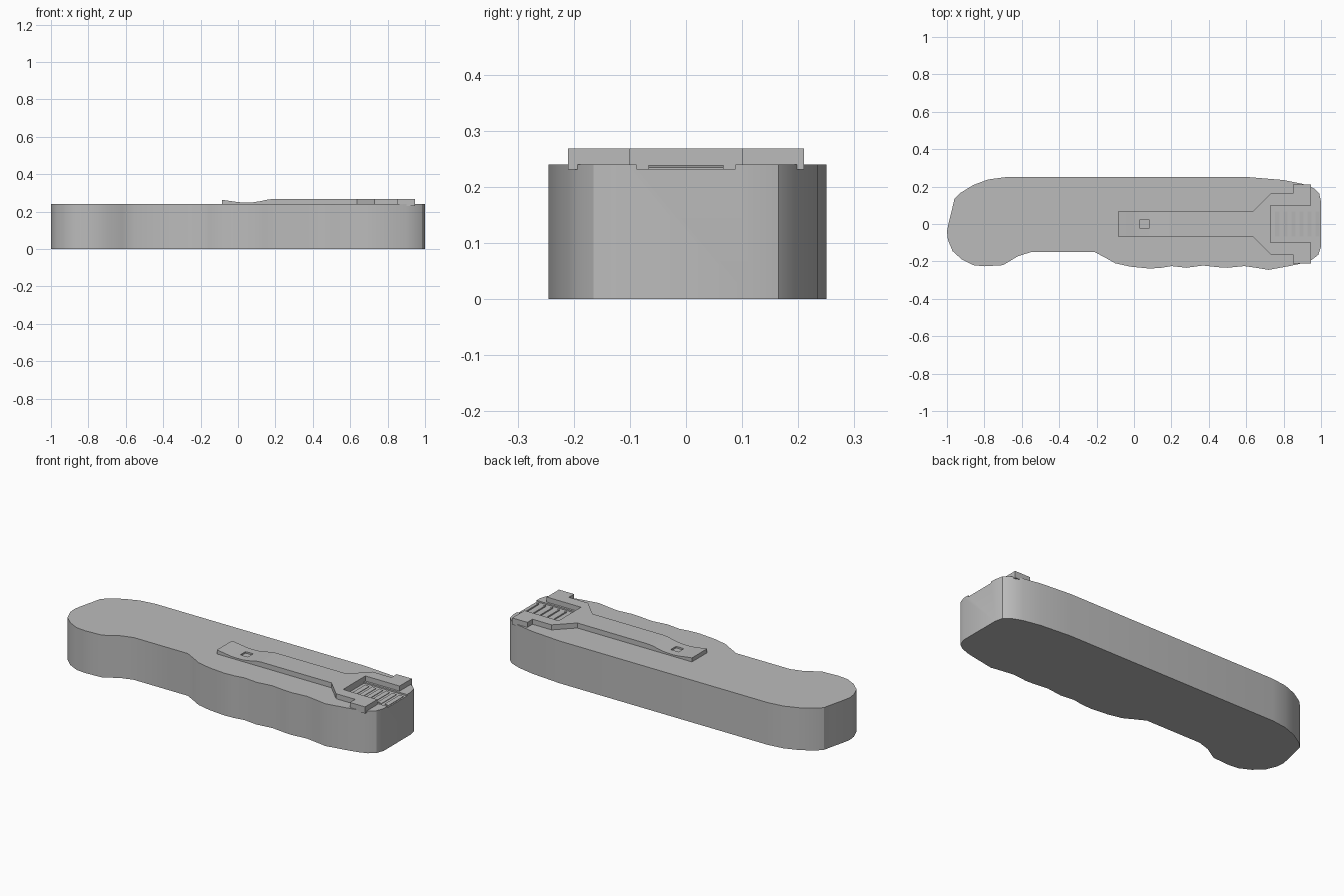
import bpy, bmesh, math

if "Cube" in bpy.data.objects:
    bpy.data.objects.remove(bpy.data.objects["Cube"])

grey = bpy.data.materials.new("plain grey")
grey.diffuse_color = (0.5, 0.5, 0.5, 1)
grey.use_nodes = True
grey.node_tree.nodes["Principled BSDF"].inputs["Base Color"].default_value = grey.diffuse_color


def prism(name, outline, z0, z1, cuts=()):
    """Extrude an xy outline from z0 to z1, optionally slicing it at x positions."""
    bm = bmesh.new()
    face = bm.faces.new([bm.verts.new((x, y, z0)) for x, y in outline])
    up = bmesh.ops.extrude_face_region(bm, geom=[face])["geom"]
    for v in up:
        if isinstance(v, bmesh.types.BMVert):
            v.co.z = z1
    for x in cuts:
        bmesh.ops.bisect_plane(bm, geom=bm.verts[:] + bm.edges[:] + bm.faces[:],
                               plane_co=(x, 0, 0), plane_no=(1, 0, 0))
    bmesh.ops.recalc_face_normals(bm, faces=bm.faces[:])
    mesh = bpy.data.meshes.new(name)
    bm.to_mesh(mesh)
    bm.free()
    ob = bpy.data.objects.new(name, mesh)
    bpy.context.collection.objects.link(ob)
    mesh.materials.append(grey)
    return ob


def rect(x0, x1, y0, y1):
    return [(x0, y0), (x1, y0), (x1, y1), (x0, y1)]


def activate(ob):
    bpy.ops.object.select_all(action='DESELECT')
    ob.select_set(True)
    bpy.context.view_layer.objects.active = ob


def cut(ob, outline, z0, z1):
    """Carve a prism out of an object."""
    cutter = prism("cutter", outline, z0, z1)
    cutter.hide_render = True
    activate(ob)
    mod = ob.modifiers.new("cut", 'BOOLEAN')
    mod.operation, mod.object, mod.solver = 'DIFFERENCE', cutter, 'EXACT'
    bpy.ops.object.modifier_apply(modifier=mod.name)
    bpy.data.objects.remove(cutter)


# Handle body with finger grooves along the front edge
body = prism("handle_body", [
    (-0.69, 0.25), (-0.78, 0.238), (-0.86, 0.208), (-0.93, 0.165), (-0.96, 0.135),
    (-0.975, 0.07), (-0.99, 0.01), (-1, -0.04), (-0.995, -0.085), (-0.97, -0.145),
    (-0.92, -0.19), (-0.86, -0.22), (-0.8, -0.226), (-0.7, -0.22), (-0.62, -0.172),
    (-0.55, -0.15), (-0.21, -0.15), (-0.15, -0.182), (-0.1, -0.21), (-0.02, -0.228),
    (0.08, -0.238), (0.14, -0.235), (0.2, -0.225), (0.28, -0.234), (0.37, -0.222),
    (0.45, -0.231), (0.5, -0.234), (0.59, -0.225), (0.66, -0.235), (0.72, -0.245),
    (0.83, -0.225), (0.9, -0.21), (0.95, -0.192), (0.985, -0.165), (1, -0.12),
    (1, 0.12), (0.99, 0.165), (0.96, 0.192), (0.9, 0.215), (0.8, 0.235), (0.62, 0.25),
], 0, 0.24)
cut(body, rect(0.73, 1.1, -0.088, 0.088), 0.232, 0.3)
activate(body)
bpy.ops.object.shade_smooth_by_angle(angle=math.radians(30))

# Forked spring clip with a dipped thumb end
half = [(-0.085, 0.068), (0.635, 0.068), (0.73, 0.163), (0.85, 0.163), (0.85, 0.21),
        (0.945, 0.21), (0.945, 0.1), (0.73, 0.1)]
profile = [(-0.085, 0.263), (-0.04, 0.257), (0.0, 0.251), (0.03, 0.249), (0.08, 0.25),
           (0.12, 0.256), (0.16, 0.265), (0.19, 0.268), (1, 0.269)]
clip = prism("spring_clip", half + [(x, -y) for x, y in reversed(half)], 0.238, 0.27,
             [x for x, z in profile[1:-1]])


def height(x):
    for (xa, za), (xb, zb) in zip(profile, profile[1:]):
        if x <= xb:
            return za + (zb - za) * (x - xa) / (xb - xa)


for v in clip.data.vertices:
    if v.co.z > 0.25:
        v.co.z = height(v.co.x)
cut(clip, rect(0.031, 0.079, -0.024, 0.024), 0.2405, 0.3)

# Hooks under the fork tips
for side, name in ((1, "back"), (-1, "front")):
    prism(name + "_hook", rect(0.85, 0.945, *sorted((side * 0.193, side * 0.21))), 0.231, 0.245)

# Sawtooth ribs across the recess
for i in range(6):
    x = 0.755 + i * 0.043
    rib = prism("rib_%d" % (i + 1), rect(x, x + 0.022, -0.067, 0.067), 0.23, 0.239)
    for v in rib.data.vertices:
        if v.co.z > 0.235 and v.co.x > x + 0.01:
            v.co.z = 0.235
